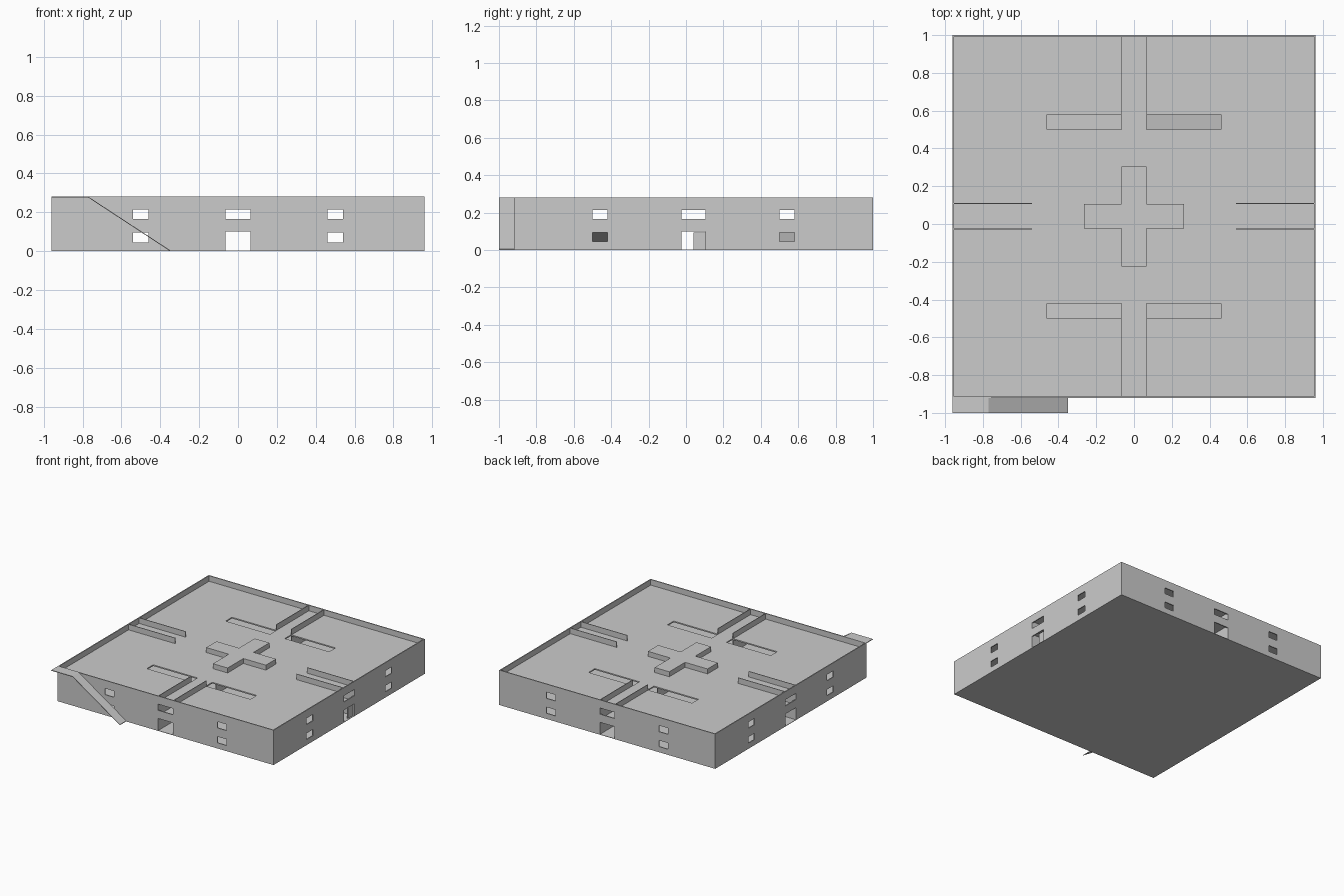
import bpy, bmesh
from mathutils import Vector

cube = bpy.data.objects.get("Cube")
if cube:
    bpy.data.objects.remove(cube)

GREY = (0.6, 0.6, 0.6, 1)
mat = bpy.data.materials.new("light grey")
mat.use_nodes = True
mat.diffuse_color = GREY
mat.node_tree.nodes["Principled BSDF"].inputs["Base Color"].default_value = GREY

W, FRONT, BACK, TOP = 0.96, -0.92, 1.0, 0.28
MID_Y, HALL = 0.04, 0.065
SLAB, WALL = 0.01, 0.008
UPPER, ROOF = 0.125, 0.235


def finish(name, bm, faces, depth):
    """Thicken flat faces along a vector and link the object."""
    ext = bmesh.ops.extrude_face_region(bm, geom=faces, use_keep_orig=True)
    moved = [v for v in ext["geom"] if isinstance(v, bmesh.types.BMVert)]
    bmesh.ops.translate(bm, verts=moved, vec=Vector(depth))
    bmesh.ops.recalc_face_normals(bm, faces=bm.faces)
    mesh = bpy.data.meshes.new(name)
    bm.to_mesh(mesh)
    bm.free()
    mesh.materials.append(mat)
    obj = bpy.data.objects.new(name, mesh)
    bpy.context.collection.objects.link(obj)
    return obj


def panel(name, u, v, holes, place, depth):
    """Rectangular plate with rectangular holes (u0, u1, v0, v1)."""
    bm = bmesh.new()
    us = sorted({*u, *[c for h in holes for c in h[:2]]})
    vs = sorted({*v, *[c for h in holes for c in h[2:]]})
    grid = {(a, b): bm.verts.new(place(a, b)) for a in us for b in vs}
    faces = []
    for a, a2 in zip(us, us[1:]):
        for b, b2 in zip(vs, vs[1:]):
            cu, cv = (a + a2) / 2, (b + b2) / 2
            if any(h[0] < cu < h[1] and h[2] < cv < h[3] for h in holes):
                continue
            faces.append(bm.faces.new([grid[a, b], grid[a2, b], grid[a2, b2], grid[a, b2]]))
    bmesh.ops.delete(bm, geom=[p for p in bm.verts if not p.link_faces], context='VERTS')
    return finish(name, bm, faces, depth)


def box(name, x, y, z):
    return panel(name, x, y, [], lambda a, b: (a, b, z[0]), (0, 0, z[1] - z[0]))


def ramp(name, path, y):
    """Thin sheet following an x-z path."""
    bm = bmesh.new()
    rows = [[bm.verts.new((x, w, z)) for w in y] for x, z in path]
    faces = [bm.faces.new([p[0], q[0], q[1], p[1]]) for p, q in zip(rows, rows[1:])]
    return finish(name, bm, faces, (0, 0, -0.005))


def openings(c):
    """Door, wide window above it, and two window pairs around a centre."""
    holes = [(c - HALL, c + HALL, 0, 0.1), (c - HALL, c + HALL, 0.165, 0.215)]
    for m in (c - 0.5, c + 0.5):
        for low in (0.045, 0.165):
            holes.append((m - 0.04, m + 0.04, low, low + 0.05))
    return holes


# Outer walls, rising past the roof as a parapet
for name, y, d in (("front_wall", FRONT, WALL), ("back_wall", BACK, -WALL)):
    panel(name, (-W, W), (0, TOP), openings(0), lambda a, b: (a, y, b), (0, d, 0))
for name, x, d in (("left_wall", W, -WALL), ("right_wall", -W, WALL)):
    panel(name, (FRONT + WALL, BACK - WALL), (0, TOP), openings(MID_Y),
          lambda a, b: (x, a, b), (d, 0, 0))

# Floors and roof with stair slots
INNER_X = (-W + WALL, W - WALL)
INNER_Y = (FRONT + WALL, BACK - WALL)
STEP = (HALL, 0.46)
BACK_SLOT, FRONT_SLOT = (0.5, 0.58), (-0.5, -0.42)
right_step = (-STEP[1], -STEP[0])
floor_slots = [STEP + BACK_SLOT, right_step + FRONT_SLOT]
roof_slots = [s + t for s in (STEP, right_step) for t in (BACK_SLOT, FRONT_SLOT)]
box("ground_floor", (-W, W), (FRONT, BACK), (0, 0.003))
panel("upper_floor", INNER_X, INNER_Y, floor_slots, lambda a, b: (a, b, UPPER), (0, 0, -SLAB))
panel("roof", INNER_X, INNER_Y, roof_slots, lambda a, b: (a, b, ROOF), (0, 0, -SLAB))

# Corridor walls
T = 0.005
for s in (-1, 1):
    x = sorted((s * HALL, s * (HALL + T)))
    box("front_corridor_wall", x, (FRONT + WALL, FRONT_SLOT[0]), (0.003, TOP))
    box("back_corridor_wall", x, (BACK_SLOT[1], BACK - WALL), (0.003, TOP))
    for t in (-1, 1):
        y = sorted((MID_Y + t * HALL, MID_Y + t * (HALL + T)))
        box("side_corridor_wall", sorted((s * 0.54, s * (W - WALL))), y, (0.003, TOP))
        # Inner corner walls around the crossing
        box("crossing_wall", sorted((s * HALL, s * 0.42)), y, (0.003, ROOF - SLAB))
        box("crossing_wall", x, sorted((MID_Y + t * HALL, MID_Y + t * 0.42)),
            (0.003, ROOF - SLAB))

# Inner ramps between the two storeys
ramp("back_inner_ramp", [(STEP[0], UPPER), (STEP[1], 0.006)], BACK_SLOT)
ramp("front_inner_ramp", [(-STEP[0], UPPER), (-STEP[1], 0.006)], FRONT_SLOT)

# Half-closed door leaf on the left side
box("door_leaf", (W - 0.02, W - 0.012), (MID_Y, MID_Y + HALL), (0.003, 0.095))

# Outer ramp with landing
ramp("outer_ramp", [(-W, TOP), (-0.77, TOP), (-0.35, 0.005)], (-1.0, FRONT))

# Raised cross on the roof
A, B = 0.265, HALL
quarter = [(A, -B), (A, B), (B, B)]
outline = []
for _ in range(4):
    outline += quarter
    quarter = [(-y, x) for x, y in quarter]
bm = bmesh.new()
face = bm.faces.new([bm.verts.new((x, y + MID_Y, ROOF)) for x, y in outline])
finish("roof_cross", bm, [face], (0, 0, 0.04))
